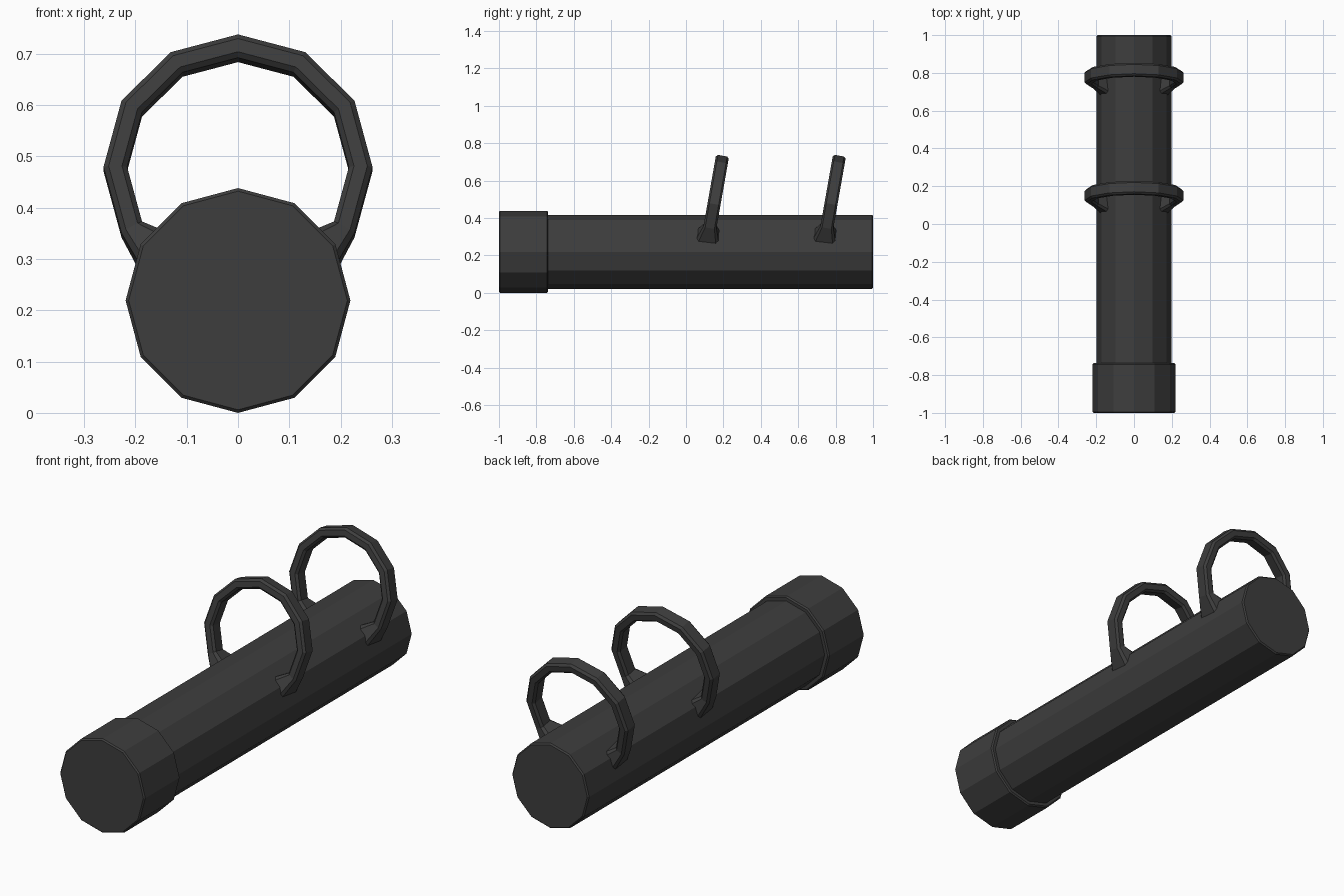
import bpy, bmesh
from math import sin, cos, radians, pi
from mathutils import Matrix, Vector

if "Cube" in bpy.data.objects:
    bpy.data.objects.remove(bpy.data.objects["Cube"])

AXIS_Z = 0.219   # height of the tube axis

dark = bpy.data.materials.new("dark_grey")
dark.diffuse_color = (0.047, 0.047, 0.047, 1)
dark.use_nodes = True
dark.node_tree.nodes["Principled BSDF"].inputs["Base Color"].default_value = dark.diffuse_color


def make_object(name, bm):
    bmesh.ops.recalc_face_normals(bm, faces=bm.faces)
    me = bpy.data.meshes.new(name)
    bm.to_mesh(me)
    bm.free()
    me.materials.append(dark)
    ob = bpy.data.objects.new(name, me)
    bpy.context.collection.objects.link(ob)
    return ob


def loft(name, loops, matrix=Matrix()):
    """Skin a list of closed loops and cap both ends."""
    bm = bmesh.new()
    rows = [[bm.verts.new(matrix @ Vector(p)) for p in loop] for loop in loops]
    n = len(rows[0])
    for a, b in zip(rows, rows[1:]):
        for i in range(n):
            j = (i + 1) % n
            bm.faces.new((a[i], a[j], b[j], b[i]))
    bm.faces.new(rows[0])
    bm.faces.new(rows[-1][::-1])
    return make_object(name, bm)


def tube(name, radius, y0, y1, bevel=0.006):
    """Twelve-sided tube along y with slightly bevelled rims."""
    profile = [(radius - bevel, y0), (radius, y0 + bevel),
               (radius, y1 - bevel), (radius - bevel, y1)]
    return loft(name, [[(r * sin(k * pi / 6), y, AXIS_Z + r * cos(k * pi / 6))
                        for k in range(12)] for r, y in profile])


def section(inner, outer, half, bevel):
    """Bevelled rectangle between two points in the ring plane (x, z), thick along y."""
    inner, outer = Vector(inner), Vector(outer)
    length = (outer - inner).length
    t = bevel / length
    pts = [(0, -half + bevel), (t, -half), (1 - t, -half), (1, -half + bevel),
           (1, half - bevel), (1 - t, half), (t, half), (0, half - bevel)]
    return [(*((p := inner.lerp(outer, s))[:1]), w, p[1]) for s, w in pts]


def sight_ring(name, y):
    """Tilted open ring whose flared feet sink into the tube."""
    c = cos(radians(10))
    cz = 0.475
    foot_in, foot_out = (0.135, (0.343 - cz) / c), (0.180, (0.262 - cz) / c)
    loops = [section(foot_in, foot_out, 0.062, 0.014)]
    for k in range(-1, 8):
        a = k * pi / 6
        d = Vector((cos(a), sin(a)))
        loops.append(section(d * 0.216, d * 0.262, 0.035, 0.010))
    loops.append(section((-foot_in[0], foot_in[1]), (-foot_out[0], foot_out[1]), 0.062, 0.014))
    m = Matrix.Translation((0, y, cz)) @ Matrix.Rotation(radians(-10), 4, 'X')
    return loft(name, loops, m)


# Main tube and wider front cap
tube("main_tube", 0.198, -0.80, 1.0)
tube("front_cap", 0.219, -1.0, -0.737)

# Two mounting rings
sight_ring("front_ring", 0.15)
sight_ring("rear_ring", 0.775)
